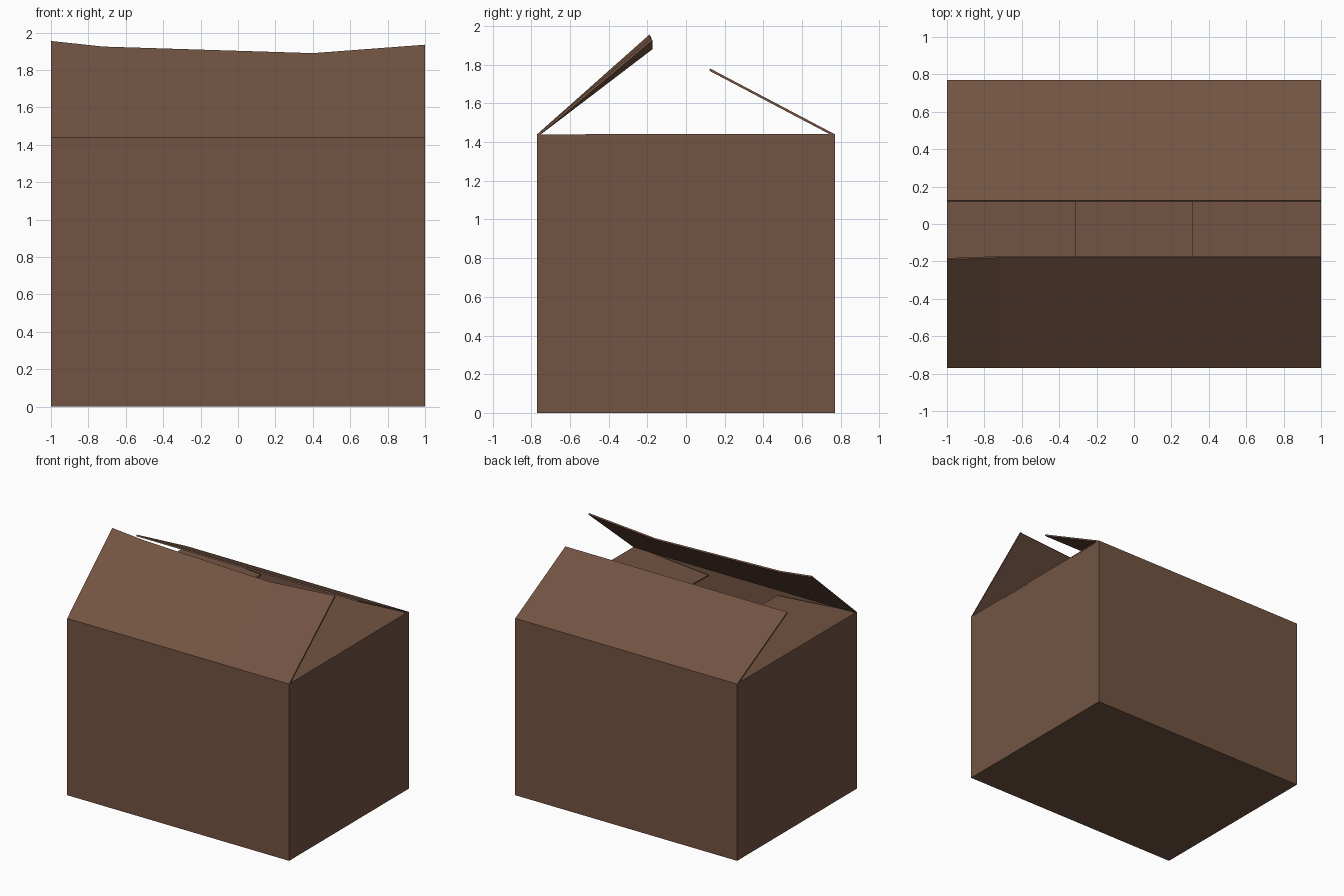
import bpy, bmesh

if "Cube" in bpy.data.objects:
    bpy.data.objects.remove(bpy.data.objects["Cube"])

W, D, H, T = 1.0, 0.77, 1.44, 0.012   # half width, half depth, height, card thickness

card = bpy.data.materials.new("cardboard")
card.diffuse_color = (0.17, 0.088, 0.055, 1)
card.use_nodes = True
card.node_tree.nodes["Principled BSDF"].inputs["Base Color"].default_value = card.diffuse_color


def finish(name, bm):
    mesh = bpy.data.meshes.new(name)
    bm.to_mesh(mesh)
    bm.free()
    obj = bpy.data.objects.new(name, mesh)
    bpy.context.collection.objects.link(obj)
    mesh.materials.append(card)
    mod = obj.modifiers.new("card_thickness", 'SOLIDIFY')
    mod.thickness, mod.offset = T, -1
    return obj


def flap(name, hinge, tip):
    """Strip of card between a hinge line and a tip line, facing up."""
    bm = bmesh.new()
    a = [bm.verts.new(p) for p in hinge]
    b = [bm.verts.new(p) for p in tip]
    for i in range(len(a) - 1):
        bm.faces.new((a[i], a[i + 1], b[i + 1], b[i]))
    bm.normal_update()
    for f in bm.faces:
        if f.normal.z < 0:
            f.normal_flip()
    return finish(name, bm)


# open-topped box body
bm = bmesh.new()
bmesh.ops.create_cube(bm, size=1)
bmesh.ops.scale(bm, vec=(2 * W, 2 * D, H), verts=bm.verts)
bmesh.ops.translate(bm, vec=(0, 0, H / 2), verts=bm.verts)
bm.normal_update()
bmesh.ops.delete(bm, geom=[f for f in bm.faces if f.normal.z > 0.5], context='FACES_ONLY')
finish("box_body", bm)

# front flap, raised, with a slightly warped free edge
edge = [(-1, -0.19, 1.955), (-0.72, -0.18, 1.925), (0.4, -0.18, 1.89), (1, -0.18, 1.935)]
flap("front_flap", [(x, -D, H) for x, _, _ in edge], edge)

# back flap, half open
flap("back_flap", [(-W, D, H), (W, D, H)], [(-W, 0.125, 1.78), (W, 0.125, 1.78)])

# side flaps, folded in and sagging a little
for name, s, z_front, z_back in (("left_flap", -1, 1.405, 1.405), ("right_flap", 1, 1.405, 1.44)):
    flap(name, [(s * W, -D + 0.005, H), (s * W, D - 0.005, H + 0.003)],
         [(s * 0.31, -D + 0.04, z_front), (s * 0.31, D - 0.03, z_back)])
